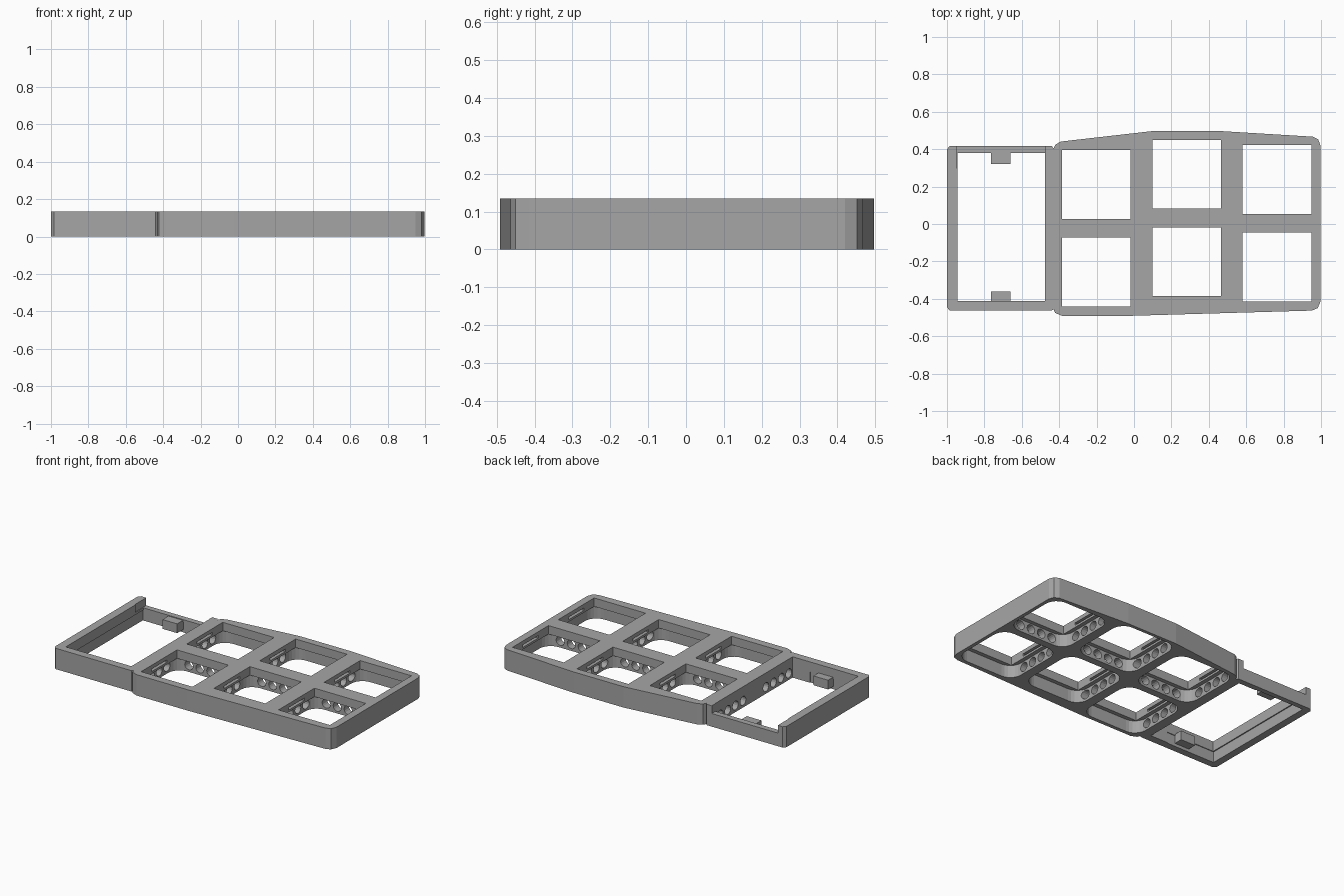
import bpy, bmesh, math
from mathutils import Matrix, Vector

cube = bpy.data.objects.get("Cube")
if cube:
    bpy.data.objects.remove(cube)

HEIGHT = 0.135
LIP_Z = 0.08          # underside of the plate around each well
WELL, POCKET = 0.368, 0.42

grey = bpy.data.materials.new("mid grey")
grey.use_nodes = True
colour = (0.38, 0.38, 0.38, 1)
grey.diffuse_color = colour
grey.node_tree.nodes["Principled BSDF"].inputs["Base Color"].default_value = colour


def finish(bm, name):
    bmesh.ops.recalc_face_normals(bm, faces=bm.faces)
    mesh = bpy.data.meshes.new(name)
    bm.to_mesh(mesh)
    bm.free()
    mesh.materials.append(grey)
    obj = bpy.data.objects.new(name, mesh)
    bpy.context.collection.objects.link(obj)
    return obj


def prism(bm, points, z0, z1):
    """Extrude an outline between two heights."""
    face = bm.faces.new([bm.verts.new((x, y, z0)) for x, y in points])
    new = bmesh.ops.extrude_face_region(bm, geom=[face])["geom"]
    verts = [v for v in new if isinstance(v, bmesh.types.BMVert)]
    bmesh.ops.translate(bm, vec=(0, 0, z1 - z0), verts=verts)


def box(bm, x0, x1, y0, y1, z0, z1):
    prism(bm, [(x0, y0), (x1, y0), (x1, y1), (x0, y1)], z0, z1)


def rounded_square(cx, cy, size, radius, steps=6):
    inner = size / 2 - radius
    points = []
    for q, (sx, sy) in enumerate([(1, 1), (-1, 1), (-1, -1), (1, -1)]):
        for i in range(steps + 1):
            a = math.pi / 2 * (q + i / steps)
            points.append((cx + sx * inner + radius * math.cos(a),
                           cy + sy * inner + radius * math.sin(a)))
    return points


def wire_holes(bm, x, y, axis, length):
    """Row of four round passages through a wall."""
    for i in range(4):
        offset = (i - 1.5) * 0.078
        if axis == "X":
            place = Matrix.Translation((x, y + offset, 0.043))
            turn = Matrix.Rotation(math.pi / 2, 4, "Y")
        else:
            place = Matrix.Translation((x + offset, y, 0.043))
            turn = Matrix.Rotation(math.pi / 2, 4, "X")
        bmesh.ops.create_cone(bm, cap_ends=True, segments=16, radius1=0.029,
                              radius2=0.029, depth=length, matrix=place @ turn)


def cut(target, bm):
    cutter = finish(bm, "cutter")
    cutter.hide_render = True
    mod = target.modifiers.new("cut", "BOOLEAN")
    mod.object = cutter
    mod.operation = "DIFFERENCE"
    mod.solver = "EXACT"
    bpy.context.view_layer.objects.active = target
    bpy.ops.object.modifier_apply(modifier=mod.name)
    bpy.data.objects.remove(cutter)


# Case: tray at one end, curved-edge key section at the other
outline = [(-1, -0.445), (-0.985, -0.463), (-0.44, -0.463), (-0.43, -0.455),
           (-0.422, -0.475), (-0.385, -0.491), (-0.02, -0.491), (0.95, -0.463),
           (0.982, -0.45), (0.997, -0.415), (0.997, 0.42), (0.985, 0.452),
           (0.955, 0.467), (0.46, 0.497), (0.1, 0.497), (-0.39, 0.441),
           (-0.42, 0.425), (-0.43, 0.405), (-0.44, 0.417), (-0.985, 0.417),
           (-1, 0.4)]
bm = bmesh.new()
prism(bm, outline, 0, HEIGHT)
case = finish(bm, "case")

# Key wells: three staggered columns of two
columns = [(-0.2015, 0.211), (0.282, 0.266), (0.764, 0.238)]
pitch = 0.468
wells = [(x, y - row * pitch) for x, y in columns for row in range(2)]

bm = bmesh.new()
for x, y in wells:
    prism(bm, rounded_square(x, y, POCKET, 0.08), -0.05, LIP_Z)
cut(case, bm)

bm = bmesh.new()
for x, y in wells:
    h = WELL / 2
    box(bm, x - h, x + h, y - h, y + h, 0.05, 0.2)
cut(case, bm)

# Clip slots in the side lips of every well
bm = bmesh.new()
for x, y in wells:
    for side in (-1, 1):
        cx = x + side * WELL / 2
        box(bm, cx - 0.02, cx + 0.02, y - 0.08, y + 0.08, 0.094, 0.11)
cut(case, bm)

# Tray opening, slightly wider below, and lowered back wall
bm = bmesh.new()
box(bm, -0.945, -0.475, -0.413, 0.38, -0.05, 0.2)
cut(case, bm)
bm = bmesh.new()
box(bm, -0.952, -0.6, -0.418, 0.385, -0.05, 0.07)
cut(case, bm)
bm = bmesh.new()
box(bm, -0.95, -0.477, 0.3, 0.5, 0.085, 0.2)
cut(case, bm)

# Wire passages between neighbouring wells and into the tray
bm = bmesh.new()
for x, y in columns:
    wire_holes(bm, x, y - pitch / 2, "Y", 0.1)
for (xa, ya), (xb, yb) in zip(columns, columns[1:]):
    for row in range(2):
        wire_holes(bm, (xa + xb) / 2, (ya + yb) / 2 - row * pitch, "X", 0.11)
for row in range(2):
    wire_holes(bm, -0.44, columns[0][1] - row * pitch, "X", 0.12)
cut(case, bm)

# Support tabs inside the tray
for name, y0, y1 in [("back_tab", 0.32, 0.39), ("front_tab", -0.425, -0.362)]:
    bm = bmesh.new()
    box(bm, -0.765, -0.66, y0, y1, 0.02, 0.08)
    finish(bm, name)
